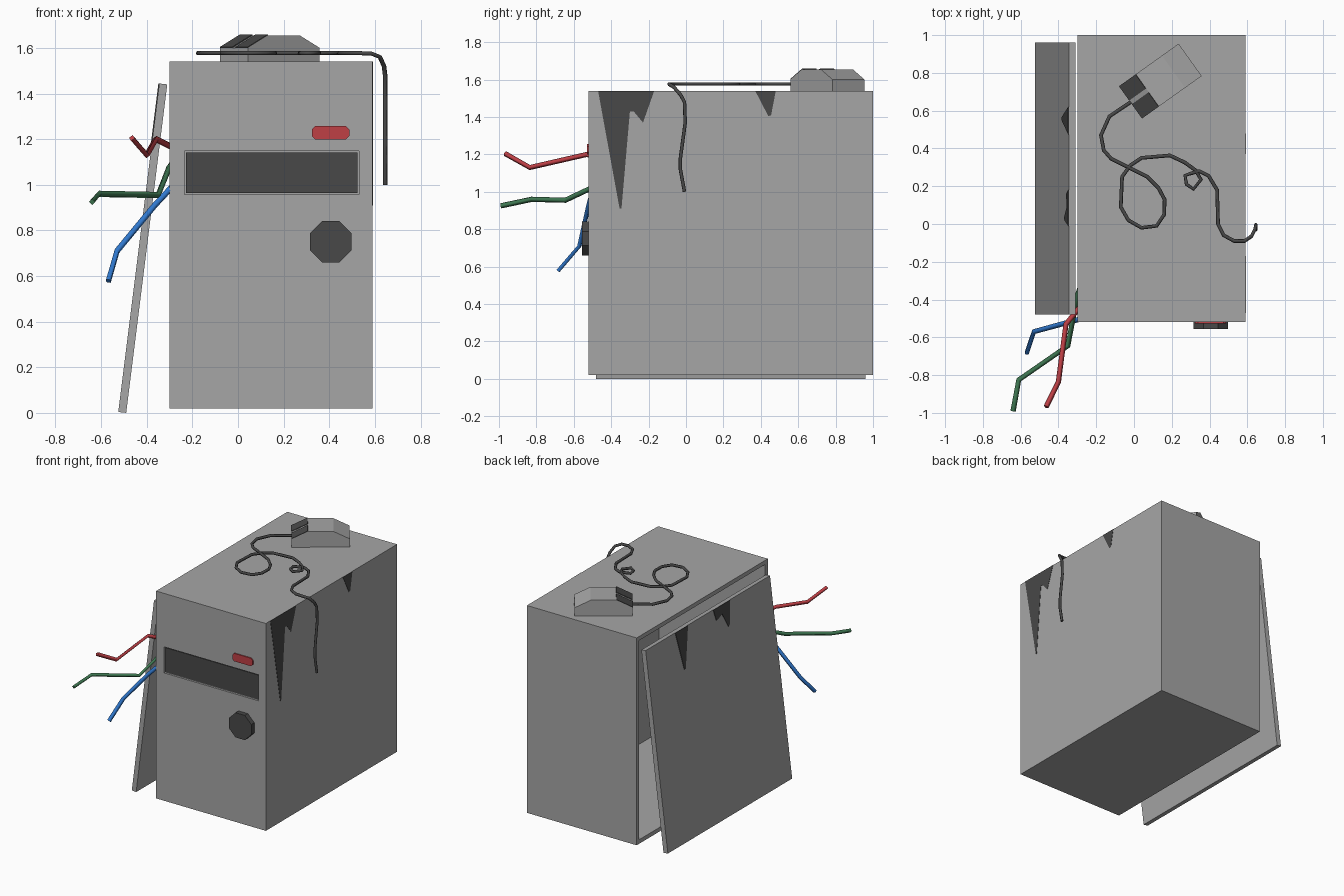
import bpy, bmesh, math
from mathutils import Vector, Matrix

if "Cube" in bpy.data.objects:
    bpy.data.objects.remove(bpy.data.objects["Cube"])


def material(name, rgb):
    m = bpy.data.materials.new(name)
    m.diffuse_color = (*rgb, 1)
    m.use_nodes = True
    m.node_tree.nodes["Principled BSDF"].inputs["Base Color"].default_value = m.diffuse_color
    return m


GREY = material("case grey", (0.38, 0.38, 0.38))
DARK = material("charcoal", (0.065, 0.065, 0.065))
RED = material("red", (0.52, 0.05, 0.06))
GREEN = material("green", (0.05, 0.19, 0.085))
BLUE = material("blue", (0.03, 0.19, 0.62))


def mesh_object(name, bm, mat):
    bmesh.ops.recalc_face_normals(bm, faces=bm.faces)
    me = bpy.data.meshes.new(name)
    bm.to_mesh(me)
    bm.free()
    me.materials.append(mat)
    ob = bpy.data.objects.new(name, me)
    bpy.context.collection.objects.link(ob)
    return ob


def box(name, lo, hi, mat):
    lo, hi = Vector(lo), Vector(hi)
    bm = bmesh.new()
    bmesh.ops.create_cube(bm, size=1)
    for v in bm.verts:
        v.co = (lo + hi) / 2 + v.co * (hi - lo)
    return mesh_object(name, bm, mat)


def prism(name, points, direction, mat):
    """Extrude a flat outline of 3D points along a direction."""
    bm = bmesh.new()
    face = bm.faces.new([bm.verts.new(p) for p in points])
    ext = bmesh.ops.extrude_face_region(bm, geom=[face])
    verts = [g for g in ext["geom"] if isinstance(g, bmesh.types.BMVert)]
    bmesh.ops.translate(bm, vec=direction, verts=verts)
    return mesh_object(name, bm, mat)


def tube(name, points, radius, mat, resolution=0):
    cu = bpy.data.curves.new(name, 'CURVE')
    cu.dimensions = '3D'
    cu.bevel_depth, cu.bevel_resolution, cu.use_fill_caps = radius, resolution, True
    sp = cu.splines.new('POLY')
    sp.points.add(len(points) - 1)
    for p, co in zip(sp.points, points):
        p.co = (*co, 1)
    cu.materials.append(mat)
    ob = bpy.data.objects.new(name, cu)
    bpy.context.collection.objects.link(ob)
    bpy.ops.object.select_all(action='DESELECT')
    ob.select_set(True)
    bpy.context.view_layer.objects.active = ob
    bpy.ops.object.convert(target='MESH')


def cut(target, lo, hi):
    cutter = box("cutter", lo, hi, GREY)
    cutter.hide_render = True
    mod = target.modifiers.new("cut", 'BOOLEAN')
    mod.operation, mod.solver, mod.object = 'DIFFERENCE', 'EXACT', cutter
    bpy.context.view_layer.objects.active = target
    bpy.ops.object.modifier_apply(modifier=mod.name)
    bpy.data.objects.remove(cutter)


# Hollow case, open on the left, with a shallow drive slot in front
case = box("case", (-0.30, -0.52, 0.02), (0.59, 1.0, 1.54), GREY)
cut(case, (-0.40, -0.485, 0.05), (0.56, 0.97, 1.51))
cut(case, (-0.235, -0.60, 0.957), (0.53, -0.505, 1.148))
box("drive_slot", (-0.228, -0.512, 0.964), (0.523, -0.504, 1.141), DARK)

# Indicator light with clipped corners
cx, cz, w, h, c = 0.406, 1.228, 0.082, 0.029, 0.014
outline = [(w - c, h), (w, h - c), (w, c - h), (w - c, -h),
           (c - w, -h), (-w, c - h), (-w, h - c), (c - w, h)]
prism("indicator_light", [(cx + x, -0.518, cz + z) for x, z in outline],
      (0, -0.01, 0), RED)

# Eight-sided power button
ring = [math.radians(22.5 + 45 * i) for i in range(8)]
prism("power_button", [(0.406 + 0.098 * math.cos(a), -0.518, 0.75 + 0.098 * math.sin(a))
                       for a in ring], (0, -0.037, 0), DARK)

# Side panel leaning against the open side
low, high = Vector((-0.525, 0, 0.004)), Vector((-0.345, 0, 1.444))
thick = Vector((0.035, 0, -0.004))
slope = (high - low) / (high.z - low.z)
prism("side_panel", [p + Vector((0, 0.96, 0))
                     for p in (low, low + thick, high + thick, high)], (0, -1.44, 0), GREY)

# Painted drips: outlines given as (y, drop below the top edge)
big = [(-0.47, 0), (-0.355, 0.63), (-0.345, 0.63), (-0.30, 0.11),
       (-0.28, 0.11), (-0.23, 0.17), (-0.17, 0)]
small = [(0.37, 0), (0.44, 0.135), (0.455, 0.13), (0.48, 0)]
for i, shape in enumerate((big, small)):
    prism(f"case_drip_{i}", [(0.588, y, 1.54 - d) for y, d in shape], (0.004, 0, 0), DARK)
panel_a = [(0.62, 0), (0.565, 0.28), (0.55, 0.28), (0.475, 0)]
panel_b = [(0.18, 0), (0.16, 0.08), (0.14, 0.08), (0.09, 0.06), (0.035, 0.17),
           (0.02, 0.16), (-0.01, 0)]
for i, shape in enumerate((panel_a, panel_b)):
    prism(f"panel_drip_{i}", [high - slope * d + Vector((0.001, y, 0)) for y, d in shape],
          (-0.005, 0, 0), DARK)

# Mouse: bevelled profile extruded across its width, two dark buttons on the front slope
place = Matrix.Translation((0.14, 0.757, 1.54)) @ Matrix.Rotation(math.radians(35.5), 4, 'Z')
L, W, S = 0.193, 0.105, 0.085
profile = [(-L, 0), (-L, 0.06), (-S, 0.115), (S, 0.115), (L, 0.06), (L, 0)]
prism("mouse_body", [(u, -W, z) for u, z in profile], (0, 2 * W, 0), GREY).matrix_world = place
for name, side in (("left", 1), ("right", -1)):
    button = [(-L, side * 0.012, 0.06), (-L, side * W, 0.06),
              (-S, side * W, 0.115), (-S, side * 0.012, 0.115)]
    prism(f"mouse_button_{name}", button, (-0.002, 0, 0.004), DARK).matrix_world = place

# Mouse cable: flat loops over the top, then hanging down the right side
flat = [(-0.01, 0.65), (-0.13, 0.57), (-0.175, 0.47), (-0.16, 0.39), (-0.12, 0.345),
        (-0.03, 0.30), (0.07, 0.25), (0.13, 0.19), (0.162, 0.13), (0.16, 0.05),
        (0.12, -0.01), (0.04, -0.02), (-0.03, 0.02), (-0.07, 0.09), (-0.063, 0.25),
        (-0.02, 0.31), (0.04, 0.35), (0.19, 0.363), (0.27, 0.325), (0.325, 0.285),
        (0.355, 0.235), (0.315, 0.185), (0.278, 0.21), (0.27, 0.257), (0.315, 0.272),
        (0.345, 0.28), (0.395, 0.255), (0.44, 0.18), (0.445, 0.0), (0.475, -0.06),
        (0.53, -0.09)]
hang = [(0.585, -0.09, 1.575), (0.622, -0.065, 1.56), (0.64, -0.03, 1.52),
        (0.645, -0.008, 1.48), (0.645, -0.004, 1.37), (0.645, -0.03, 1.18),
        (0.645, -0.03, 1.12), (0.645, -0.008, 1.0)]
tube("mouse_cable", [(x, y, 1.577) for x, y in flat] + hang, 0.01, DARK, 1)

# Loose wires spilling from the open side
tube("red_wire", [(-0.15, -0.30, 1.08), (-0.27, -0.42, 1.155), (-0.36, -0.53, 1.2),
                  (-0.40, -0.835, 1.13), (-0.465, -0.968, 1.205)], 0.014, RED)
tube("green_wire", [(-0.20, -0.10, 1.22), (-0.30, -0.38, 1.08), (-0.35, -0.645, 0.955),
                    (-0.61, -0.825, 0.96), (-0.64, -0.99, 0.925)], 0.014, GREEN)
tube("blue_wire", [(-0.20, -0.45, 1.08), (-0.29, -0.505, 0.99), (-0.365, -0.525, 0.91),
                   (-0.53, -0.57, 0.71), (-0.568, -0.683, 0.578)], 0.014, BLUE)
